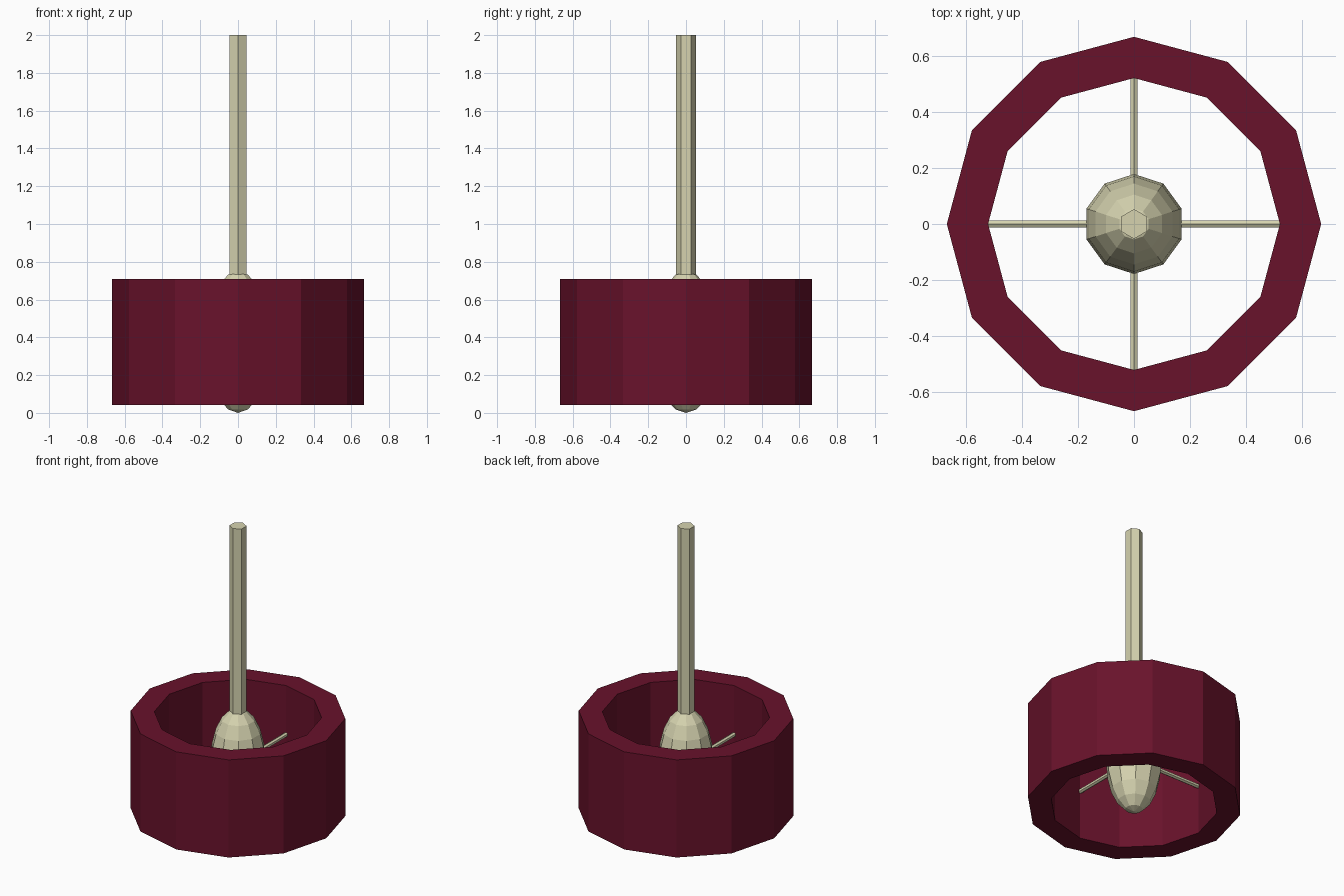
import bpy, bmesh
from math import cos, sin, pi
from mathutils import Matrix, Vector

if "Cube" in bpy.data.objects:
    bpy.data.objects.remove(bpy.data.objects["Cube"])

MID = 0.375  # height of the head's centre


def material(name, rgb):
    m = bpy.data.materials.new(name)
    m.diffuse_color = (*rgb, 1)
    m.use_nodes = True
    m.node_tree.nodes["Principled BSDF"].inputs["Base Color"].default_value = m.diffuse_color
    return m


RED = material("dark_red", (0.14, 0.006, 0.024))
BONE = material("bone", (0.67, 0.65, 0.43))


def finish(name, bm, mat):
    bmesh.ops.recalc_face_normals(bm, faces=bm.faces)
    mesh = bpy.data.meshes.new(name)
    bm.to_mesh(mesh)
    bm.free()
    mesh.materials.append(mat)
    ob = bpy.data.objects.new(name, mesh)
    bpy.context.collection.objects.link(ob)
    return ob


def prism(name, start, end, radius, sides, mat):
    """Straight bar with a first corner facing +y (upright) or up (lying)."""
    start, end = Vector(start), Vector(end)
    axis = (end - start).normalized()
    u = Vector((0, 1, 0)) if abs(axis.z) > 0.5 else Vector((0, 0, 1))
    v = axis.cross(u)
    bm = bmesh.new()
    rings = []
    for p in (start, end):
        rings.append([bm.verts.new(p + radius * (u * cos(a) + v * sin(a)))
                      for a in (2 * pi * i / sides for i in range(sides))])
    for r in rings:
        bm.faces.new(r)
    for i in range(sides):
        j = (i + 1) % sides
        bm.faces.new((rings[0][i], rings[0][j], rings[1][j], rings[1][i]))
    return finish(name, bm, mat)


# Twelve-sided outer band: rectangular section swept around z
bm = bmesh.new()
section = [(0.52, 0.042), (0.667, 0.042), (0.667, 0.709), (0.52, 0.709)]
N = 12
loops = [[bm.verts.new((r * cos(2 * pi * i / N), r * sin(2 * pi * i / N), z))
          for r, z in section] for i in range(N)]
for i in range(N):
    a, b = loops[i], loops[(i + 1) % N]
    for k in range(4):
        n = (k + 1) % 4
        bm.faces.new((a[k], b[k], b[n], a[n]))
finish("outer_band", bm, RED)

# Faceted egg-shaped hub
bm = bmesh.new()
bmesh.ops.create_uvsphere(
    bm, u_segments=10, v_segments=10, radius=1,
    matrix=Matrix.Translation((0, 0, MID)) @ Matrix.Diagonal((0.178, 0.178, MID, 1)))
finish("hub", bm, BONE)

# Hexagonal shaft
prism("shaft", (0, 0, MID), (0, 0, 2), 0.053, 6, BONE)

# Four spokes between hub and band
for name, (dx, dy) in {"right": (1, 0), "back": (0, 1),
                       "left": (-1, 0), "front": (0, -1)}.items():
    prism("spoke_" + name, (0.1 * dx, 0.1 * dy, MID),
          (0.54 * dx, 0.54 * dy, MID), 0.015, 6, BONE)
